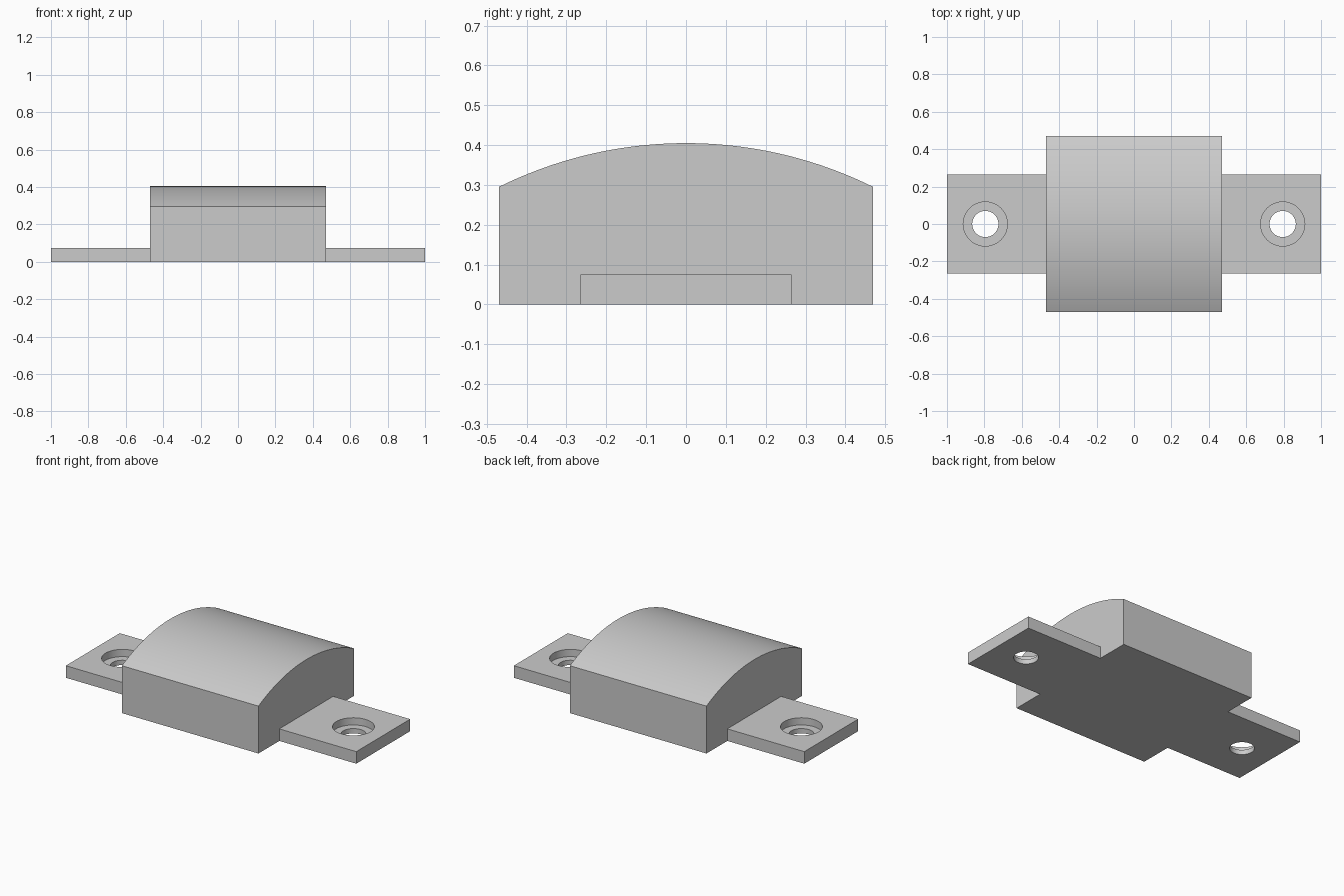
import bpy, bmesh, math

if "Cube" in bpy.data.objects:
    bpy.data.objects.remove(bpy.data.objects["Cube"])

HALF = 0.47          # half width and half depth of the housing
EDGE_Z, TOP_Z = 0.295, 0.405
TAB_Z, TAB_Y = 0.075, 0.265
HOLE_X = 0.795

grey = bpy.data.materials.new("plain grey")
grey.use_nodes = True
grey.diffuse_color = (0.6, 0.6, 0.6, 1)
grey.node_tree.nodes["Principled BSDF"].inputs["Base Color"].default_value = grey.diffuse_color


def prism(name, outline, direction):
    """Extrude a closed outline of 3D points along a direction."""
    bm = bmesh.new()
    face = bm.faces.new([bm.verts.new(p) for p in outline])
    moved = bmesh.ops.extrude_face_region(bm, geom=[face])["geom"]
    bmesh.ops.translate(bm, vec=direction,
                        verts=[v for v in moved if isinstance(v, bmesh.types.BMVert)])
    bmesh.ops.recalc_face_normals(bm, faces=bm.faces)
    mesh = bpy.data.meshes.new(name)
    bm.to_mesh(mesh)
    bm.free()
    mesh.materials.append(grey)
    obj = bpy.data.objects.new(name, mesh)
    bpy.context.collection.objects.link(obj)
    return obj


def combine(target, tool, operation):
    """Apply a boolean to the target and discard the tool."""
    mod = target.modifiers.new(operation.lower(), "BOOLEAN")
    mod.operation, mod.object, mod.solver = operation, tool, "EXACT"
    bpy.context.view_layer.objects.active = target
    bpy.ops.object.modifier_apply(modifier=mod.name)
    bpy.data.objects.remove(tool)


def bore(x, radius, bottom):
    ring = [(x + radius * math.cos(a), radius * math.sin(a), bottom)
            for a in (math.tau * i / 64 for i in range(64))]
    return prism("hole_cutter", ring, (0, 0, 0.2))


# Housing with an arched top
rise = TOP_Z - EDGE_Z
radius = (HALF ** 2 + rise ** 2) / (2 * rise)
sweep = math.asin(HALF / radius)
steps = 48
profile = [(-HALF, -HALF, 0), (-HALF, HALF, 0)]
for i in range(steps + 1):
    a = sweep * (1 - 2 * i / steps)
    profile.append((-HALF, radius * math.sin(a), TOP_Z - radius + radius * math.cos(a)))
housing = prism("housing_with_tabs", profile, (2 * HALF, 0, 0))

# Mounting strip through the housing, forming a tab on each side
strip = prism("mounting_strip",
              [(-1, -TAB_Y, 0), (1, -TAB_Y, 0), (1, TAB_Y, 0), (-1, TAB_Y, 0)],
              (0, 0, TAB_Z))
combine(housing, strip, "UNION")

# Counterbored screw holes
for side in (-1, 1):
    combine(housing, bore(side * HOLE_X, 0.07, -0.1), "DIFFERENCE")
    combine(housing, bore(side * HOLE_X, 0.118, 0.03), "DIFFERENCE")

# Smooth the arch and bores, keep the edges sharp
bpy.ops.object.select_all(action="DESELECT")
housing.select_set(True)
bpy.context.view_layer.objects.active = housing
bpy.ops.object.shade_smooth_by_angle(angle=math.radians(20))
